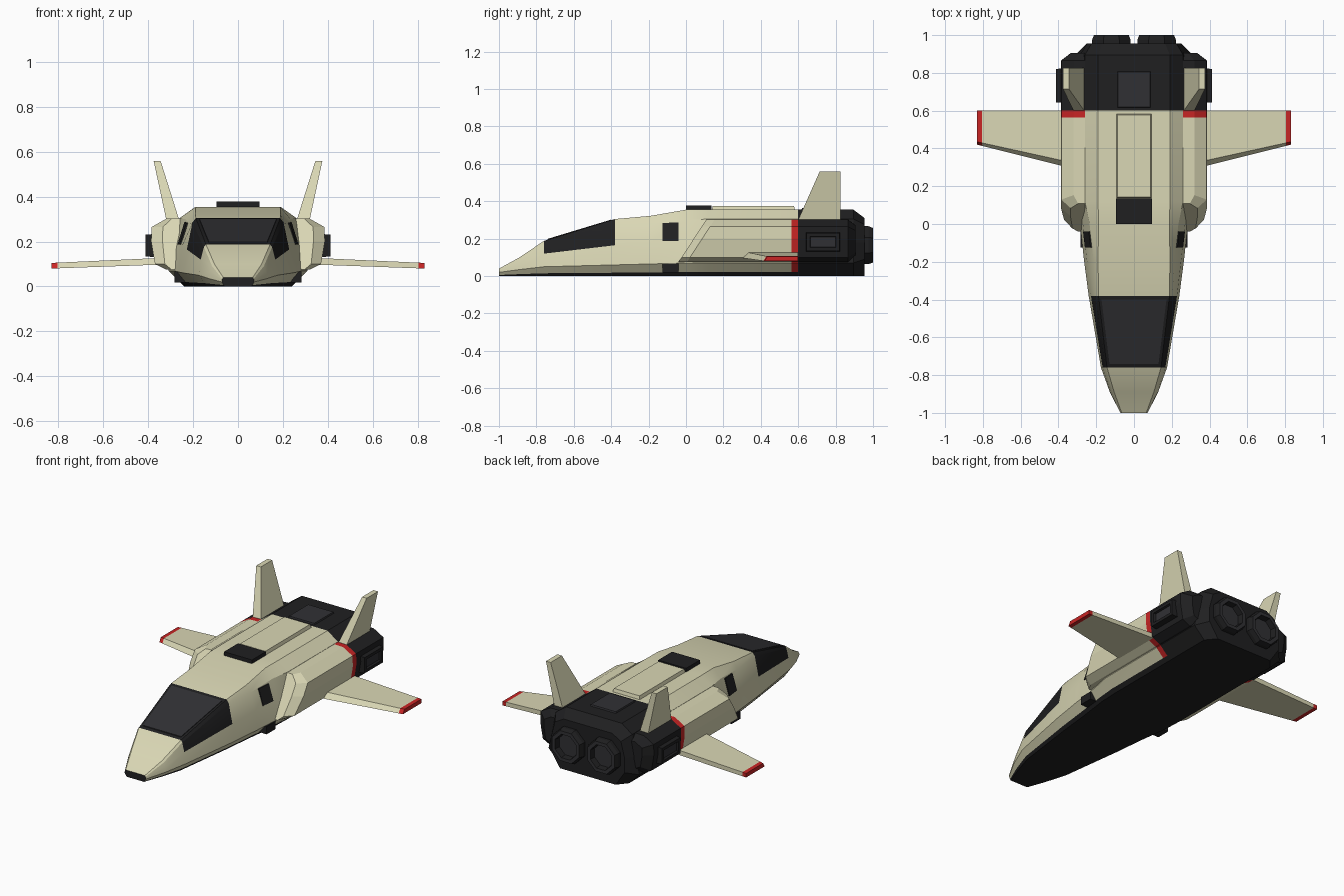
import bpy, bmesh, math

if "Cube" in bpy.data.objects:
    bpy.data.objects.remove(bpy.data.objects["Cube"])


def mat(name, r, g, b):
    m = bpy.data.materials.new(name)
    m.diffuse_color = (r, g, b, 1)
    m.use_nodes = True
    m.node_tree.nodes["Principled BSDF"].inputs["Base Color"].default_value = m.diffuse_color
    return m


CREAM, BLACK, RED, GREY = 0, 1, 2, 3
MATS = [mat("cream", .70, .68, .46), mat("black", .014, .014, .015),
        mat("red", .58, .018, .018), mat("dark_grey", .03, .03, .034)]


def loft(name, rings, paint=CREAM, mirror=False, smooth=False):
    """Skin closed rings of 3D points; paint is a colour or f(segment, row), -1 and -2 being the caps."""
    pick = paint if callable(paint) else (lambda i, j: paint)
    bm = bmesh.new()
    vs = [[bm.verts.new(p) for p in r] for r in rings]
    n = len(rings[0])
    for i in range(len(vs) - 1):
        for j in range(n):
            k = (j + 1) % n
            f = bm.faces.new((vs[i][j], vs[i][k], vs[i + 1][k], vs[i + 1][j]))
            f.material_index = pick(i, j)
    bm.faces.new(vs[0]).material_index = pick(-1, 0)
    bm.faces.new(vs[-1]).material_index = pick(-2, 0)
    bmesh.ops.recalc_face_normals(bm, faces=bm.faces)
    me = bpy.data.meshes.new(name)
    bm.to_mesh(me)
    bm.free()
    for m in MATS:
        me.materials.append(m)
    ob = bpy.data.objects.new(name, me)
    bpy.context.collection.objects.link(ob)
    if mirror:
        ob.modifiers.new("mirror", 'MIRROR')
    if smooth:
        bpy.ops.object.select_all(action='DESELECT')
        ob.select_set(True)
        bpy.context.view_layer.objects.active = ob
        bpy.ops.object.shade_smooth_by_angle(angle=math.radians(18))
    return ob


def box(name, x0, x1, y0, y1, z0, z1, colour, bevel=0.0, mirror=False):
    """Box on the roof, its top edge drawn in by bevel."""
    def ring(z, b):
        return [(x0 + b, y0 + b, z), (x1 - b, y0 + b, z), (x1 - b, y1 - b, z), (x0 + b, y1 - b, z)]
    return loft(name, [ring(z0, 0), ring(z1, bevel)], colour, mirror)


def section(y, belly, chine, mid, upper, shoulder):
    """Symmetric fuselage ring from its right half."""
    edge = (belly + (chine[0] - belly) * .3, chine[1] * .3)
    half = [(belly, 0), edge, chine, mid, upper, shoulder]
    return [(x, y, z) for x, z in half] + [(-x, y, z) for x, z in reversed(half)]


# Fuselage: black belly and canopy, red stripe low on the sides
REAR = (.24, (.31, .07), (.285, .18), (.26, .305), (.19, .355))
hull = [
    section(-1, .06, (.072, .02), (.072, .028), (.07, .034), (.065, .04)),
    section(-.89, .10, (.128, .035), (.124, .065), (.115, .09), (.105, .10)),
    section(-.76, .14, (.175, .05), (.166, .12), (.152, .175), (.143, .188)),
    section(-.38, .19, (.24, .06), (.228, .165), (.203, .285), (.188, .305)),
    section(-.19, .21, (.265, .065), (.25, .18), (.215, .28), (.19, .322)),
    section(0, .235, (.285, .07), (.27, .18), (.235, .30), (.188, .355)),
    section(.12, *REAR), section(.565, *REAR), section(.6, *REAR)]


def hull_paint(i, j):
    if j in (0, 10, 11):
        return BLACK
    if i == 2 and 3 <= j <= 7:
        return BLACK
    return RED if i == 7 and j in (1, 2, 8, 9) else CREAM


loft("fuselage", hull, hull_paint, smooth=True)

# Canopy glass panes, slightly proud of the black frame
loft("windscreen", [[(-.13, -.74, .19), (.13, -.74, .19), (.172, -.40, .295), (-.172, -.40, .295)],
                    [(-.13, -.74, .199), (.13, -.74, .199), (.172, -.40, .302), (-.172, -.40, .302)]], GREY)

# Cabin side windows
pane = [(.255, -.125, .185), (.265, -.04, .185), (.234, -.04, .285), (.225, -.125, .282)]
loft("side_window", [[(x - .02, y, z) for x, y, z in pane], [(x + .005, y, z + .002) for x, y, z in pane]],
     BLACK, mirror=True)

# Small vents: nose and lower flanks
box("nose_vent", -.037, .037, -1.0, -.95, .008, .028, BLACK)
box("flank_vent", .2, .283, -.125, -.04, .018, .066, BLACK, mirror=True)

# Black engine block at the rear
rear_end = section(.955, .19, (.25, .09), (.25, .18), (.225, .275), (.165, .31))
loft("engine_block", [section(.6, *REAR), section(.895, *REAR), rear_end], BLACK)

# Side pods with raked fronts, red band and black rear
POD = [(.22, .08), (.32, .075), (.37, .10), (.387, .20), (.385, .265), (.32, .302), (.22, .305)]


def rake(offset, squeeze):
    return [(.26 + (x - .26) * squeeze, -.04 + offset + .15 * (z - .075) / .23, z) for x, z in POD]


def pod(y, s=1.0):
    return [(.2 + (x - .2) * s, y, .19 + (z - .19) * s) for x, z in POD]


loft("side_pod", [rake(0, .6), rake(.045, 1), pod(.565), pod(.6), pod(.865), pod(.905, .72)],
     lambda i, j: CREAM if i in (-1, 0, 1) else RED if i == 2 else BLACK, mirror=True)


# Wings with chamfered leading edge and red tips
def wing(x):
    t = (x - .33) / .5
    lead, top, low = .295 + .125 * t, .128 - .023 * t, .098 - .018 * t
    return [(x, lead, low), (x, lead + .03 - .015 * t, top), (x, .6, top), (x, .6, low)]


loft("wing", [wing(.33), wing(.805), wing(.83)],
     lambda i, j: RED if i in (1, -2) else CREAM, mirror=True)

# Canted tail fins
loft("tail_fin", [[(.26, .595, .29), (.318, .595, .29), (.318, .825, .29), (.26, .825, .29)],
                  [(.345, .715, .56), (.376, .715, .56), (.376, .825, .56), (.345, .825, .56)]],
     CREAM, mirror=True)


# Side thruster housings on the engine block
def plate(x, m):
    return [(x, .64 + m, .13 + m), (x, .825 - m, .13 + m), (x, .825 - m, .235 - m), (x, .64 + m, .235 - m)]


loft("side_thruster", [plate(.36, 0), plate(.412, .004), plate(.412, .022), plate(.40, .026)],
     lambda i, j: GREY if i == -2 else BLACK, mirror=True)


# Octagonal engine nozzles
def octagon(r, y):
    return [(.12 + r * math.cos(a), y, .165 + r * math.sin(a))
            for a in (math.pi / 8 + k * math.pi / 4 for k in range(8))]


loft("engine_nozzle", [octagon(.11, .93), octagon(.11, .975), octagon(.1, 1), octagon(.078, 1), octagon(.072, .965)],
     lambda i, j: GREY if i in (-2, 2) else BLACK, mirror=True)

# Roof: black hatch, raised spine panel, rear cover
box("roof_hatch", -.095, .095, 0, .135, .34, .378, BLACK)
box("roof_spine", -.095, .095, .135, .585, .345, .375, CREAM, .008)
box("rear_cover", -.09, .09, .615, .81, .345, .364, GREY, .005)
